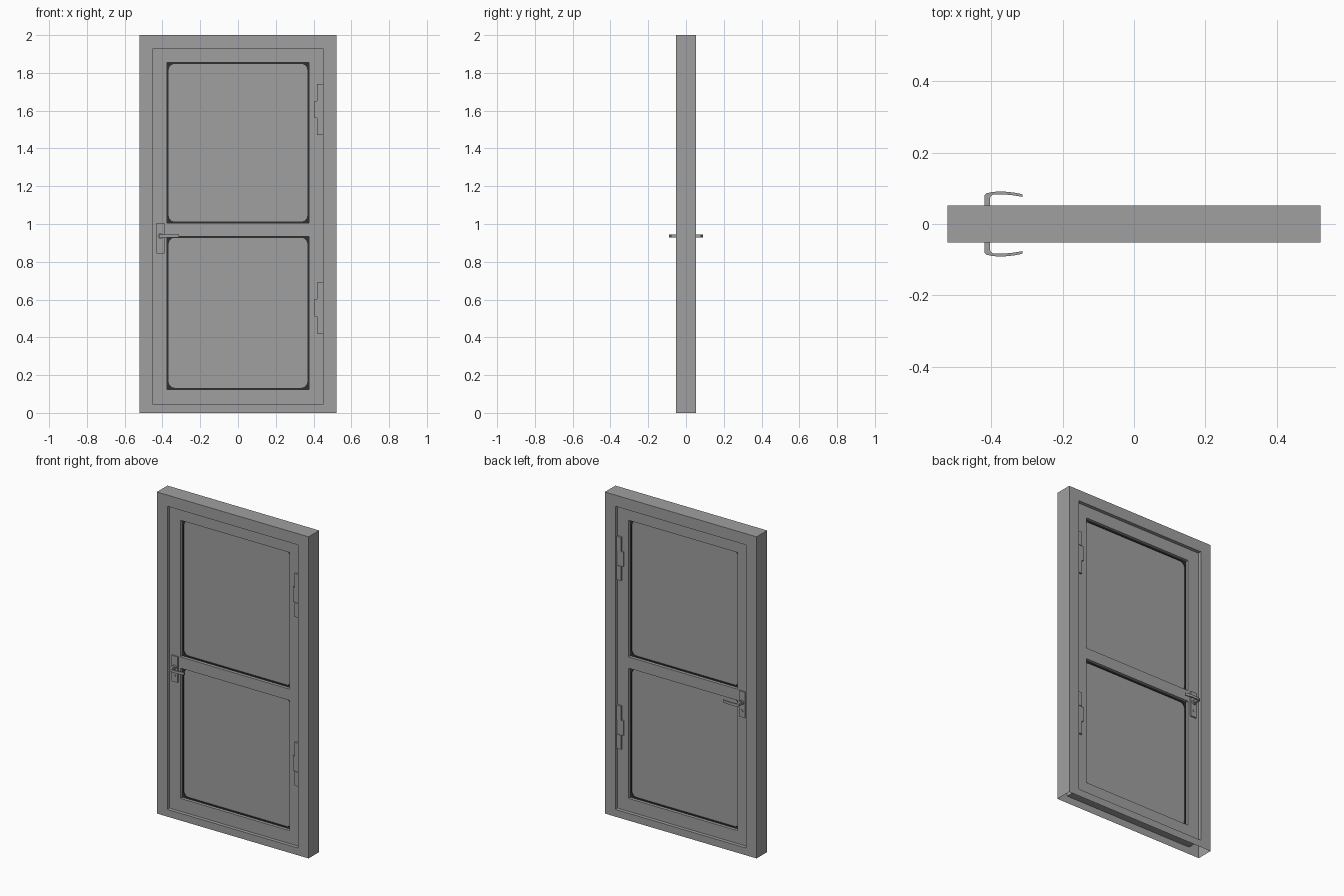
import bpy, bmesh, math

if "Cube" in bpy.data.objects:
    bpy.data.objects.remove(bpy.data.objects["Cube"])


def material(name, v):
    m = bpy.data.materials.new(name)
    m.diffuse_color = (v, v, v, 1)
    m.use_nodes = True
    m.node_tree.nodes["Principled BSDF"].inputs["Base Color"].default_value = m.diffuse_color
    return m


GREY = material("grey", 0.35)
DARK = material("dark_rubber", 0.03)


def finish(name, bm, mat, smooth=False):
    bmesh.ops.remove_doubles(bm, verts=bm.verts, dist=1e-5)
    bmesh.ops.recalc_face_normals(bm, faces=bm.faces)
    me = bpy.data.meshes.new(name)
    bm.to_mesh(me)
    bm.free()
    ob = bpy.data.objects.new(name, me)
    bpy.context.collection.objects.link(ob)
    me.materials.append(mat)
    if smooth:
        bpy.context.view_layer.objects.active = ob
        ob.select_set(True)
        bpy.ops.object.shade_smooth_by_angle(angle=math.radians(35))
        ob.select_set(False)
    return ob


def add_box(bm, x0, x1, y0, y1, z0, z1):
    vs = bmesh.ops.create_cube(bm, size=1)["verts"]
    for v in vs:
        v.co = ((x0, x1)[v.co.x > 0], (y0, y1)[v.co.y > 0], (z0, z1)[v.co.z > 0])


def box(name, *dims, mat=GREY):
    bm = bmesh.new()
    add_box(bm, *dims)
    return finish(name, bm, mat)


def rect(x0, x1, z0, z1, r=0.0, n=1):
    """Corner points of a rectangle, n points per corner, radius r."""
    pts = []
    for cx, cz, a in ((x1 - r, z1 - r, 0), (x0 + r, z1 - r, 90),
                      (x0 + r, z0 + r, 180), (x1 - r, z0 + r, 270)):
        for i in range(n):
            t = math.radians(a + (90 * i / (n - 1) if n > 1 else 45))
            pts.append((cx + r * math.cos(t), cz + r * math.sin(t)))
    return pts


def ring(name, outer, inner, d, mat, open_bottom=False):
    """Flat ring between two loops, from y=-d to y=d."""
    bm = bmesh.new()
    loops = [[bm.verts.new((x, y, z)) for x, z in pts]
             for pts, y in ((outer, -d), (inner, -d), (inner, d), (outer, d))]
    n = len(outer)
    for k in range(4):
        a, b = loops[k], loops[(k + 1) % 4]
        for i in range(n):
            j = (i + 1) % n
            bm.faces.new((a[i], a[j], b[j], b[i]))
    bmesh.ops.recalc_face_normals(bm, faces=bm.faces)
    if open_bottom:
        low = [f for f in bm.faces if all(abs(v.co.z) < 1e-6 for v in f.verts)]
        bmesh.ops.delete(bm, geom=low, context='FACES')
    return finish(name, bm, mat)


# Outer door frame, hollow and open underneath
ring("door_frame", rect(-.522, .522, 0, 2), rect(-.45, .45, .045, 1.93), .052, GREY, True)

# Door leaf: two stiles and three rails, set back from the frame
D = .03
for side, x0, x1 in (("left", -.45, -.375), ("right", .375, .45)):
    box(side + "_stile", x0, x1, -D, D, .045, 1.93)
for part, z0, z1 in (("bottom", .045, .125), ("middle", .935, 1.005), ("top", 1.855, 1.93)):
    box(part + "_rail", -.375, .375, -D, D, z0, z1)

# Panels with a rubber gasket that has rounded inner corners
N = 7
for part, z0, z1 in (("lower", .125, .935), ("upper", 1.005, 1.855)):
    box(part + "_panel", -.375, .375, -.006, .006, z0, z1)
    corners = [p for p in rect(-.375, .375, z0, z1) for _ in range(N)]
    ring(part + "_gasket", corners, rect(-.367, .367, z0 + .008, z1 - .008, .032, N), .011, DARK)

# Hinges: a knuckle column with a wider middle plate
for part, z in (("lower", .556), ("upper", 1.606)):
    bm = bmesh.new()
    add_box(bm, .418, .449, -.042, .042, z + .046, z + .135)
    add_box(bm, .418, .449, -.042, .042, z - .135, z - .046)
    add_box(bm, .404, .449, -.038, .038, z - .046, z + .046)
    finish(part + "_hinge", bm, GREY)

# Handles on both sides: back plate, collar, keyhole boss, curved lever
ZH = .936
LEVER = [(-.419, .034), (-.419, .080), (-.413, .086), (-.395, .090), (-.365, .091),
         (-.335, .088), (-.312, .083), (-.312, .076), (-.335, .080), (-.365, .083),
         (-.392, .083), (-.401, .079), (-.403, .072), (-.403, .034)]
for side, s in (("front", -1), ("back", 1)):
    box(side + "_handle_plate", -.431, -.390, *sorted((s * .028, s * .038)), .843, 1.004)

    bm = bmesh.new()
    for z, r, y1 in ((ZH, .014, .048), (.882, .008, .041)):
        circle = [(-.411 + r * math.cos(i * math.tau / 20), z + r * math.sin(i * math.tau / 20))
                  for i in range(20)]
        f = bm.faces.new([bm.verts.new((x, s * .034, zz)) for x, zz in circle])
        out = bmesh.ops.extrude_face_region(bm, geom=[f])["geom"]
        bmesh.ops.translate(bm, vec=(0, s * (y1 - .034), 0),
                            verts=[v for v in out if isinstance(v, bmesh.types.BMVert)])
    finish(side + "_handle_collar", bm, GREY, True)

    bm = bmesh.new()
    f = bm.faces.new([bm.verts.new((x, s * y, ZH - .008)) for x, y in LEVER])
    out = bmesh.ops.extrude_face_region(bm, geom=[f])["geom"]
    bmesh.ops.translate(bm, vec=(0, 0, .016),
                        verts=[v for v in out if isinstance(v, bmesh.types.BMVert)])
    finish(side + "_handle_lever", bm, GREY, True)
